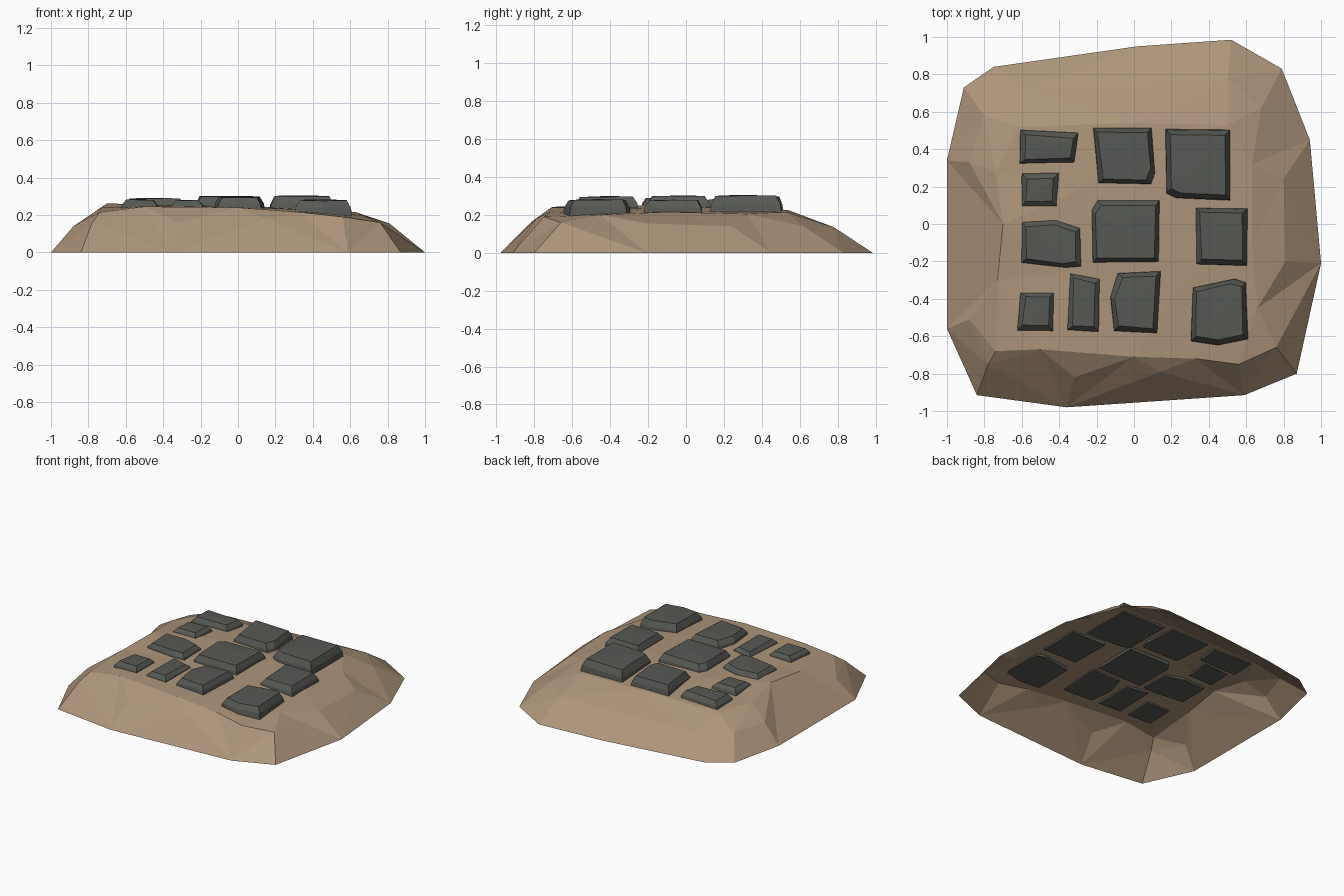
import bpy, bmesh, random
from mathutils import Vector
from mathutils.geometry import delaunay_2d_cdt

random.seed(4)

def material(name, rgb):
    m = bpy.data.materials.new(name)
    m.diffuse_color = (*rgb, 1)
    return m

sand = material("sandy earth", (0.42, 0.30, 0.195))
slate = material("dark slate", (0.095, 0.10, 0.09))

def add_object(name, verts, faces, mat):
    me = bpy.data.meshes.new(name)
    me.from_pydata(verts, [], faces)
    me.materials.append(mat)
    bm = bmesh.new()
    bm.from_mesh(me)
    bmesh.ops.recalc_face_normals(bm, faces=bm.faces)
    bm.to_mesh(me)
    bm.free()
    ob = bpy.data.objects.new(name, me)
    bpy.context.collection.objects.link(ob)
    return ob

# Earth mound: an open shell, triangulated over its outline and ridge points
outline = [(-.84, -.915), (-.36, -.98), (.59, -.915), (.87, -.80), (1, -.21), (.94, .45),
           (.79, .83), (.52, .985), (.02, .95), (-.75, .84), (-.91, .73), (-1, .34), (-1, -.56)]
slope = [(-.78, -.75, .16), (-.32, -.82, .16), (.14, -.79, .18), (.56, -.75, .19),
         (.76, -.66, .16), (.81, -.2, .155), (.80, .24, .14), (.68, .62, .14),
         (.50, .78, .135), (-.05, .75, .135), (-.58, .72, .135), (-.80, .58, .14),
         (-.88, .33, .14), (-.88, -.51, .14)]
crown = [(-.74, -.68, .215), (-.50, -.67, .245), (0, -.71, .24), (.33, -.72, .215),
         (.66, -.45, .20), (.63, -.1, .215), (.63, .32, .205), (.50, .53, .215),
         (.0, .54, .225), (-.62, .52, .225), (-.74, .28, .23), (-.70, 0, .262),
         (-.73, -.3, .24), (-.3, .18, .25), (.15, .05, .243), (.22, -.35, .235),
         (-.32, -.25, .25)]
points = [(x, y, 0) for x, y in outline] + slope + crown
n = len(outline)
flat, _, tris, *_ = delaunay_2d_cdt([Vector(p[:2]) for p in points],
                                    [(i, (i + 1) % n) for i in range(n)], [], 1, 1e-5)
height = {(round(x, 3), round(y, 3)): z for x, y, z in points}
add_object("earth_mound",
           [(v.x, v.y, height.get((round(v.x, 3), round(v.y, 3)), 0)) for v in flat], tris, sand)

# Paving stones: footprint corners, bottom height, top height
stones = [
    ([(-.615, .32), (-.315, .325), (-.295, .49), (-.61, .505)], .215, .28),
    ([(-.605, .09), (-.41, .09), (-.40, .275), (-.60, .27)], .235, .285),
    ([(-.605, -.21), (-.36, -.237), (-.28, -.23), (-.285, -.02), (-.42, .025), (-.605, .015)], .235, .29),
    ([(-.625, -.57), (-.43, -.575), (-.425, -.365), (-.61, -.365)], .232, .283),
    ([(-.36, -.57), (-.185, -.58), (-.18, -.29), (-.345, -.26)], .23, .28),
    ([(-.11, -.575), (.125, -.585), (.145, -.25), (-.09, -.26), (-.13, -.39)], .225, .30),
    ([(-.225, -.21), (.135, -.205), (.14, .13), (-.2, .13), (-.23, .08)], .22, .303),
    ([(-.195, .215), (.095, .21), (.115, .27), (.095, .515), (-.22, .515)], .215, .298),
    ([(.17, .16), (.22, .135), (.515, .125), (.515, .505), (.165, .51)], .205, .305),
    ([(.33, -.22), (.605, -.225), (.61, .085), (.325, .09)], .20, .28),
    ([(.3, -.63), (.45, -.65), (.61, -.615), (.60, -.31), (.54, -.29), (.31, -.335)], .195, .283),
]
for i, (foot, z0, z1) in enumerate(stones):
    k = len(foot)
    cx = sum(p[0] for p in foot) / k
    cy = sum(p[1] for p in foot) / k
    verts = []
    # rings: base, shoulder, chamfered top with small hand-cut irregularity
    for inset, t, jitter in ((0, 0, 0), (.007, .5, 0), (.028, .95, .005)):
        for x, y in foot:
            d = Vector((x - cx, y - cy))
            dx = d.x - inset * (1 if d.x > 0 else -1) * min(1, abs(d.x) / .08)
            dy = d.y - inset * (1 if d.y > 0 else -1) * min(1, abs(d.y) / .08)
            verts.append((cx + dx + random.uniform(-jitter, jitter),
                          cy + dy + random.uniform(-jitter, jitter),
                          z0 + (z1 - z0) * t + random.uniform(-jitter, jitter) * .6))
    verts.append((cx, cy, z1))
    faces = [tuple(range(k))]
    for r in range(2):
        for j in range(k):
            a, b = r * k + j, r * k + (j + 1) % k
            faces.append((a, b, b + k, a + k))
    faces += [(2 * k + j, 2 * k + (j + 1) % k, 3 * k) for j in range(k)]
    add_object(f"paving_stone_{i + 1}", verts, faces, slate)
